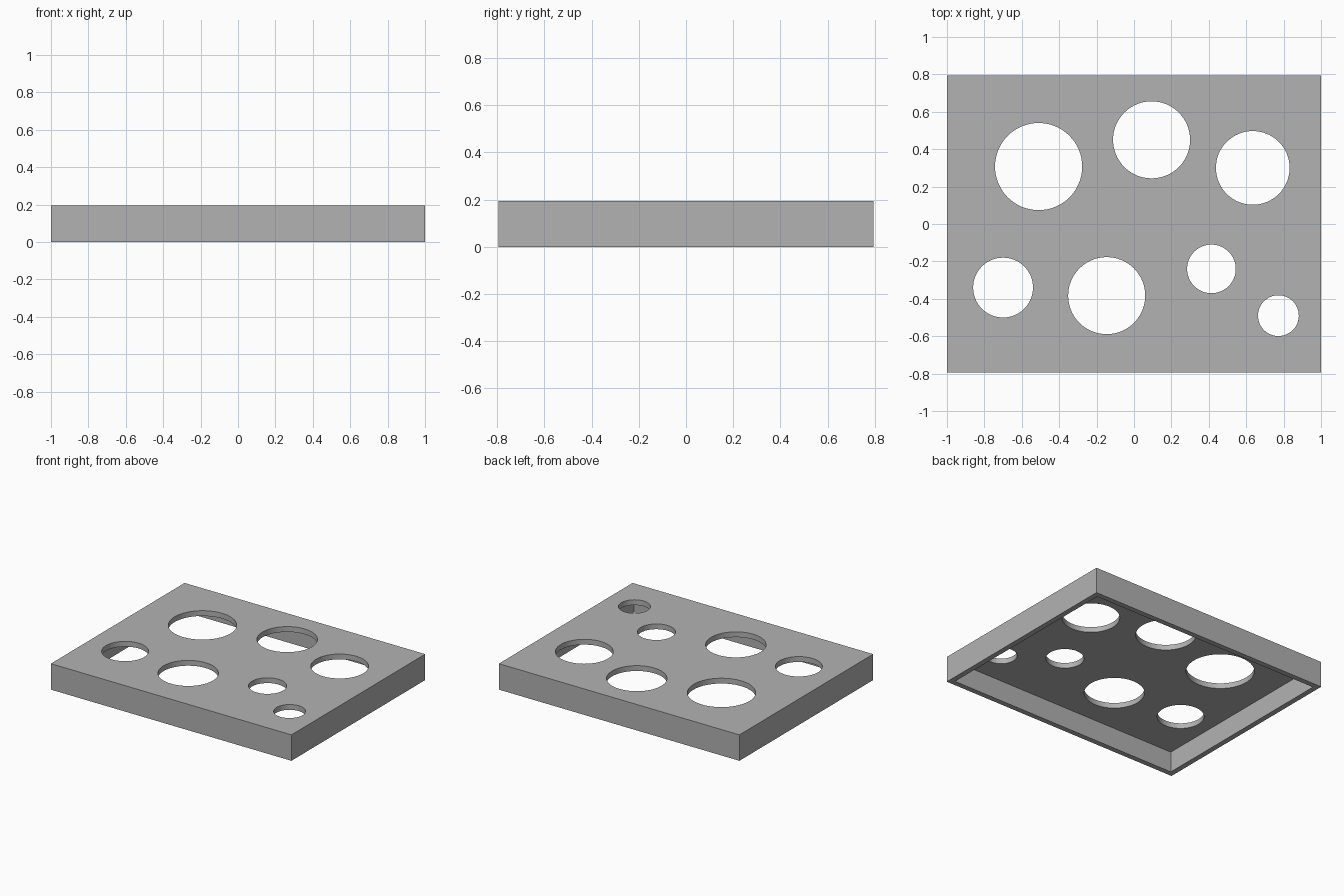
import bpy

default_cube = bpy.data.objects.get("Cube")
if default_cube:
    bpy.data.objects.remove(default_cube, do_unlink=True)

LENGTH, DEPTH, HEIGHT = 2.0, 1.588, 0.195
WALL = 0.04

grey = bpy.data.materials.new("plain_grey")
grey.use_nodes = True
colour = (0.448, 0.448, 0.448, 1)
grey.diffuse_color = colour
grey.node_tree.nodes["Principled BSDF"].inputs["Base Color"].default_value = colour


def box(name, size, centre_z):
    bpy.ops.mesh.primitive_cube_add(size=1, location=(0, 0, centre_z))
    obj = bpy.context.object
    obj.name = name
    obj.scale = size
    bpy.ops.object.transform_apply(location=True, rotation=False, scale=True)
    return obj


def cut(target, cutter):
    cutter.hide_render = True
    mod = target.modifiers.new("cut", "BOOLEAN")
    mod.operation = "DIFFERENCE"
    mod.solver = "EXACT"
    mod.object = cutter
    bpy.context.view_layer.objects.active = target
    bpy.ops.object.modifier_apply(modifier=mod.name)
    bpy.data.objects.remove(cutter, do_unlink=True)


# Solid block, hollowed from below to leave a top plate and four walls
tray = box("perforated_tray", (LENGTH, DEPTH, HEIGHT), HEIGHT / 2)
cavity = box("cavity_cutter", (LENGTH - 2 * WALL, DEPTH - 2 * WALL, HEIGHT),
             HEIGHT / 2 - WALL)
cut(tray, cavity)

# Round holes through the top plate: x, y, radius
holes = [
    (-0.51, 0.307, 0.233),
    (0.094, 0.45, 0.206),
    (0.635, 0.30, 0.197),
    (-0.70, -0.34, 0.16),
    (-0.146, -0.383, 0.206),
    (0.414, -0.24, 0.13),
    (0.772, -0.49, 0.109),
]
for x, y, radius in holes:
    bpy.ops.mesh.primitive_cylinder_add(vertices=64, radius=radius, depth=HEIGHT,
                                        location=(x, y, HEIGHT))
    cut(tray, bpy.context.object)

# Finish: one colour, smooth hole walls with sharp rims
tray.data.materials.clear()
tray.data.materials.append(grey)
bpy.ops.object.select_all(action="DESELECT")
tray.select_set(True)
bpy.context.view_layer.objects.active = tray
bpy.ops.object.shade_smooth_by_angle()
